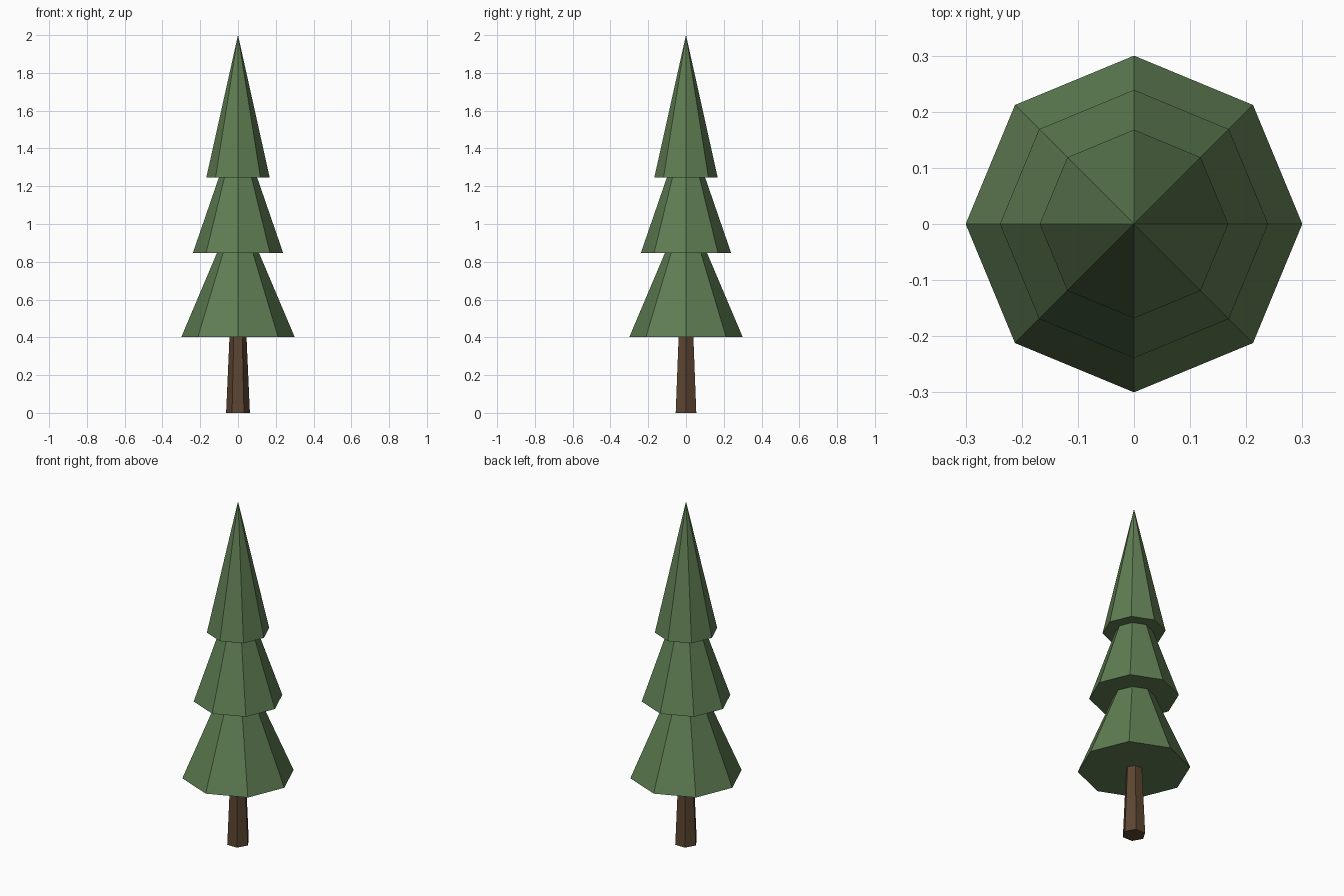
import bpy
import math

if "Cube" in bpy.data.objects:
    bpy.data.objects.remove(bpy.data.objects["Cube"])


def material(name, color):
    m = bpy.data.materials.new(name)
    m.diffuse_color = (*color, 1.0)
    m.use_nodes = True
    m.node_tree.nodes["Principled BSDF"].inputs["Base Color"].default_value = m.diffuse_color
    return m


green = material("pine_green", (0.114, 0.205, 0.085))
brown = material("bark_brown", (0.110, 0.060, 0.031))


def cone(name, sides, z0, z1, r0, r1, mat, turn=0.0):
    bpy.ops.mesh.primitive_cone_add(
        vertices=sides, radius1=r0, radius2=r1, depth=z1 - z0,
        end_fill_type='NGON', location=(0, 0, (z0 + z1) / 2),
        rotation=(0, 0, turn))
    ob = bpy.context.object
    ob.name = name
    ob.data.materials.append(mat)
    return ob


# Tapered six-sided trunk, corners on the x axis
cone("trunk", 6, 0.0, 0.45, 0.063, 0.043, brown, math.radians(30))

# Three eight-sided foliage tiers: base height, tip height, base radius
tiers = [
    ("lower_foliage", 0.402, 1.11, 0.30),
    ("middle_foliage", 0.847, 1.54, 0.239),
    ("upper_foliage", 1.245, 2.00, 0.168),
]
for name, z0, z1, r in tiers:
    cone(name, 8, z0, z1, r, 0.0, green)
